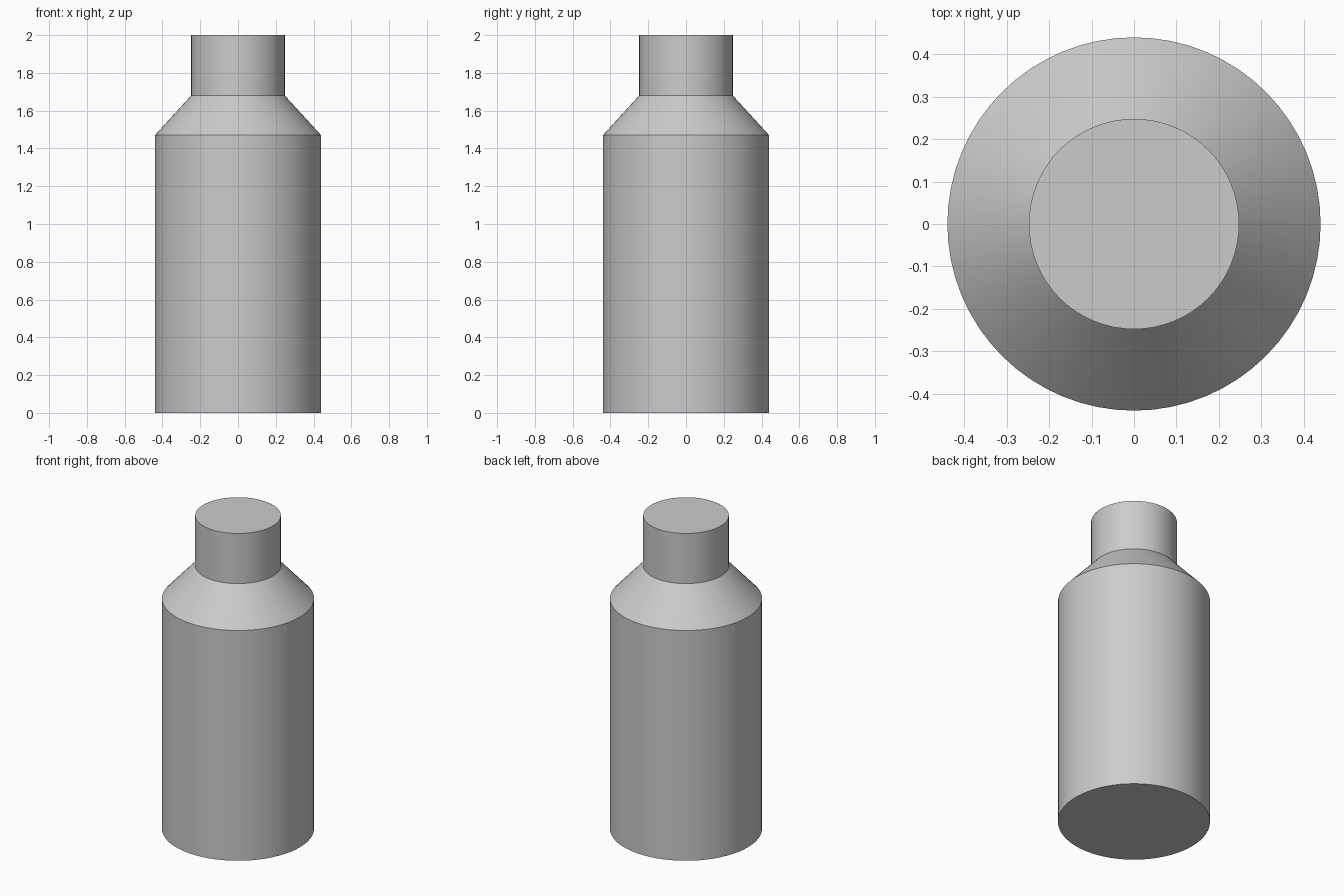
import bpy
import bmesh
import math

cube = bpy.data.objects.get("Cube")
if cube:
    bpy.data.objects.remove(cube, do_unlink=True)

SIDES = 64

# Single plain grey material
grey = bpy.data.materials.new("light grey")
grey.use_nodes = True
colour = (0.6, 0.6, 0.6, 1)
grey.diffuse_color = colour
grey.node_tree.nodes["Principled BSDF"].inputs["Base Color"].default_value = colour

# Outline as (radius, height): base, body top, shoulder top, neck top
profile = [(0.44, 0), (0.44, 1.47), (0.248, 1.68), (0.248, 2)]


def lathe(name, outline, material):
    """Turn an outline around z into a closed solid with flat ends."""
    bm = bmesh.new()
    rings = []
    for radius, z in outline:
        angles = [math.tau * i / SIDES for i in range(SIDES)]
        rings.append([bm.verts.new((radius * math.cos(a), radius * math.sin(a), z))
                      for a in angles])
    for low, high in zip(rings, rings[1:]):
        for i in range(SIDES):
            j = (i + 1) % SIDES
            bm.faces.new((low[i], low[j], high[j], high[i]))
    bm.faces.new(rings[0][::-1])
    bm.faces.new(rings[-1])
    mesh = bpy.data.meshes.new(name)
    bm.to_mesh(mesh)
    bm.free()
    mesh.materials.append(material)
    obj = bpy.data.objects.new(name, mesh)
    bpy.context.collection.objects.link(obj)
    return obj


# Bottle: body, sloping shoulder and neck in one solid
bottle = lathe("bottle", profile, grey)
bpy.ops.object.select_all(action="DESELECT")
bottle.select_set(True)
bpy.context.view_layer.objects.active = bottle
bpy.ops.object.shade_smooth_by_angle(angle=math.radians(30))
